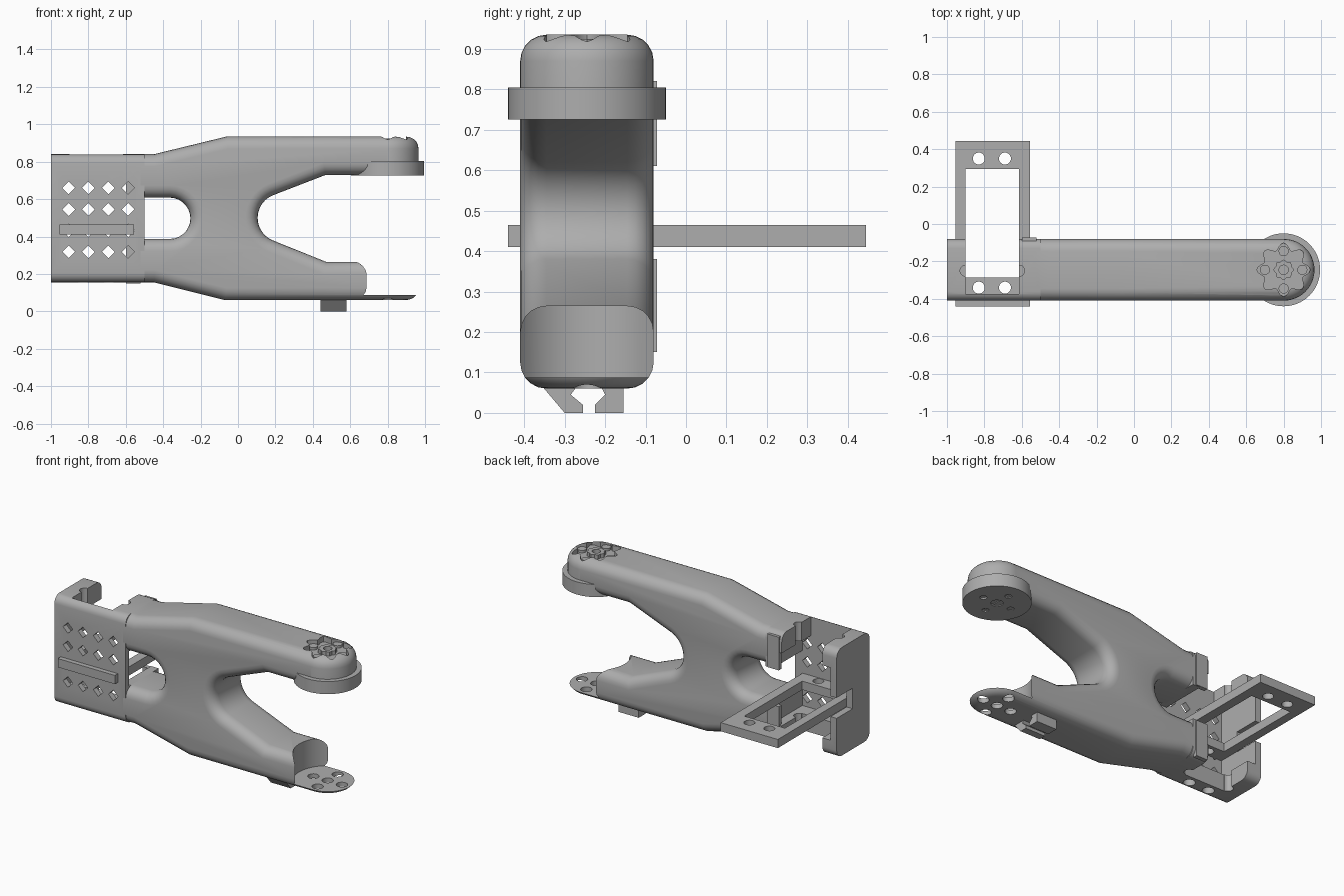
import bpy, bmesh, math
from mathutils import Vector

if "Cube" in bpy.data.objects:
    bpy.data.objects.remove(bpy.data.objects["Cube"])

GREY = bpy.data.materials.new("plain_grey")
GREY.use_nodes = True
COLOUR = (0.42, 0.42, 0.42, 1)
GREY.diffuse_color = COLOUR
GREY.node_tree.nodes["Principled BSDF"].inputs["Base Color"].default_value = COLOUR

YF, YB = -0.41, -0.08          # front and back faces of the arm
YC = (YF + YB) / 2
HALF = (YB - YF) / 2
HX = 0.8                       # pivot axis of the two fork tips
FILLET = 0.065


def finish(name, bm):
    bmesh.ops.recalc_face_normals(bm, faces=bm.faces)
    mesh = bpy.data.meshes.new(name)
    bm.to_mesh(mesh)
    bm.free()
    mesh.materials.append(GREY)
    ob = bpy.data.objects.new(name, mesh)
    bpy.context.collection.objects.link(ob)
    return ob


def prism(name, points, direction, fillet=0, rule=None, segments=5):
    """Extrude a flat outline; optionally round the edges chosen by a rule."""
    bm = bmesh.new()
    face = bm.faces.new([bm.verts.new(p) for p in points])
    out = bmesh.ops.extrude_face_region(bm, geom=[face])
    top = [g for g in out["geom"] if isinstance(g, bmesh.types.BMVert)]
    bmesh.ops.translate(bm, verts=top, vec=Vector(direction))
    if fillet:
        edges = [e for e in bm.edges if rule(e.verts[0].co, e.verts[1].co)]
        bmesh.ops.bevel(bm, geom=edges, offset=fillet, segments=segments,
                        profile=0.5, affect='EDGES', clamp_overlap=False)
    return finish(name, bm)


def box(name, x, y, z, fillet=0, rule=None):
    corners = [(x[0], y[0], z[0]), (x[1], y[0], z[0]), (x[1], y[0], z[1]), (x[0], y[0], z[1])]
    return prism(name, corners, (0, y[1] - y[0], 0), fillet, rule)


def disc(name, x, y, r, z, fillet=0, rule=None, n=48, lobe=0, lobes=8):
    pts = []
    for i in range(n):
        a = math.tau * i / n
        rr = r + lobe * math.cos(lobes * a)
        pts.append((x + rr * math.cos(a), y + rr * math.sin(a), z[0]))
    return prism(name, pts, (0, 0, z[1] - z[0]), fillet, rule)


def arc(cx, cz, r, a0, a1, n=14):
    return [(cx + r * math.cos(math.radians(a0 + (a1 - a0) * i / n)),
             cz + r * math.sin(math.radians(a0 + (a1 - a0) * i / n))) for i in range(n + 1)]


def cut(ob, *cutters):
    for c in cutters:
        m = ob.modifiers.new("cut", 'BOOLEAN')
        m.operation, m.solver, m.object = 'DIFFERENCE', 'EXACT', c
        bpy.context.view_layer.objects.active = ob
        bpy.ops.object.modifier_apply(modifier=m.name)
        bpy.data.objects.remove(c)


def swept(a, b):
    """Edges on the front or back rim, leaving out the hidden open ends."""
    on_rim = abs(a.y - b.y) < 1e-5
    at_end = abs(a.x - b.x) < 1e-5 and (a.x < -0.51 or a.x > HX - 0.01)
    return on_rim and not at_end


# Forked arm: slot at the rear, wide fork at the tip
outline = [(-0.52, 0.84), (-0.45, 0.84), (-0.06, 0.935), (HX, 0.935), (HX, 0.73), (0.47, 0.73)]
outline += arc(0.235, 0.5, 0.13, 113, 247)
outline += [(0.47, 0.265), (HX, 0.265), (HX, 0.06), (-0.07, 0.06), (-0.45, 0.155), (-0.52, 0.155)]
outline += [(-0.52, 0.387)] + arc(-0.365, 0.4975, 0.1105, -90, 90) + [(-0.52, 0.608)]
arm = prism("forked_arm", [(x, YF, z) for x, z in outline], (0, YB - YF, 0), FILLET, swept)
cut(arm, disc("clearance", HX, YC, 0.2, (0.088, 0.5), n=64))

# Upper rounded tip with a lobed recess
upper = disc("upper_tip", HX, YC, HALF, (0.735, 0.935), FILLET,
             lambda a, b: min(a.z, b.z) > 0.93)
recess = [disc("recess", HX, YC, 0.125, (0.9, 1), n=64, lobe=0.018)]
recess += [disc("recess_edge", HX, YC, 0.125, (0.9, 1), n=64, lobe=0.018)]
cut(upper, recess[0])
cut(arm, recess[1])
hub = disc("recess_hub", HX, YC, 0.05, (0.88, 0.925), n=32, lobe=0.005)
cut(hub, disc("bore", HX, YC, 0.025, (0.9, 1), n=24))

RING = [(HX + 0.1 * math.cos(a), YC + 0.1 * math.sin(a))
        for a in (0, math.pi / 2, math.pi, 3 * math.pi / 2)]
for x, y in RING:
    boss = disc("recess_boss", x, y, 0.027, (0.88, 0.915), n=20)

# Round pad under the upper tip
pad = disc("pivot_pad", HX, YC, 0.195, (0.725, 0.805), n=64)
cut(pad, disc("bore", HX, YC, 0.035, (0.6, 0.78), n=24),
    *[disc("bore", x, y, 0.02, (0.6, 0.78), n=16) for x, y in RING])

# Lower rounded plate with five holes
lower = disc("lower_plate", HX, YC, HALF, (0.06, 0.265), FILLET,
             lambda a, b: max(a.z, b.z) < 0.07)
cut(lower, disc("clearance", HX, YC, 0.25, (0.088, 0.5), n=64))
plate_holes = [(HX, YC)] + RING
for part in (lower, arm):
    cut(part, *[disc("bore", x, y, 0.033, (-0.1, 0.2), n=24) for x, y in plate_holes])

# Open housing at the rear of the arm
housing = box("housing", (-1, -0.5), (YF, YB), (0.155, 0.84), 0.05,
              lambda a, b: abs(a.x - b.x) > 0.1)
cut(housing,
    box("cavity", (-0.957, -0.553), (-0.375, 0.1), (0.26, 0.72)),
    box("top_window", (-0.9, -0.615), (-0.375, 0.1), (0.6, 1)),
    box("floor_window", (-0.9, -0.615), (-0.285, 0.1), (0, 0.4)),
    box("side_slot", (-0.6, -0.4), (-0.375, 0.1), (0.387, 0.608)),
    box("end_notch", (-1.1, -0.9), (-0.24, 0.1), (0.41, 0.54)),
    *[disc("groove", x, -0.25, 0.03, (0.1, 1), n=20) for x in (-0.9, -0.615)],
    *[disc("floor_hole", x, -0.34, 0.035, (0, 0.4), n=24) for x in (-0.83, -0.69)])

# Diamond vents in the front plate
for x in (-0.905, -0.8, -0.693, -0.587):
    for z in (0.66, 0.545, 0.432, 0.318):
        s = 0.034
        diamond = [(x - s, -0.5, z), (x, -0.5, z - s), (x + s, -0.5, z), (x, -0.5, z + s)]
        cut(housing, prism("vent", diamond, (0, 0.2, 0)))

# Raised lips on the back of the housing
for z in ((0.15, 0.38), (0.61, 0.82)):
    box("back_lip", (-0.6, -0.52), (YB - 0.02, YB + 0.008), z)

# Flat mounting frame passing through the housing
frame = box("mounting_frame", (-0.955, -0.555), (-0.44, 0.445), (0.41, 0.465))
cut(frame, box("window", (-0.9, -0.615), (-0.285, 0.295), (0.3, 0.6)),
    *[disc("bolt_hole", x, y, 0.032, (0.3, 0.6), n=24)
      for x in (-0.83, -0.69) for y in (-0.34, 0.35)])

# Cable clip under the lower fork
jaw_front = [(-0.355, 0.065), (-0.3, 0), (-0.255, 0), (-0.255, 0.02), (-0.285, 0.045), (-0.27, 0.065)]
jaw_back = [(-0.155, 0.065), (-0.155, 0), (-0.225, 0), (-0.225, 0.02), (-0.2, 0.045), (-0.21, 0.065)]
for name, pts in (("clip_jaw_front", jaw_front), ("clip_jaw_back", jaw_back)):
    prism(name, [(0.44, y, z) for y, z in pts], (0.14, 0, 0))

# Smooth the rounded surfaces and keep sharp edges
bpy.ops.object.select_all(action='DESELECT')
for ob in bpy.context.collection.objects:
    if ob.type == 'MESH':
        ob.select_set(True)
        bpy.context.view_layer.objects.active = ob
bpy.ops.object.shade_smooth_by_angle(angle=math.radians(30))
